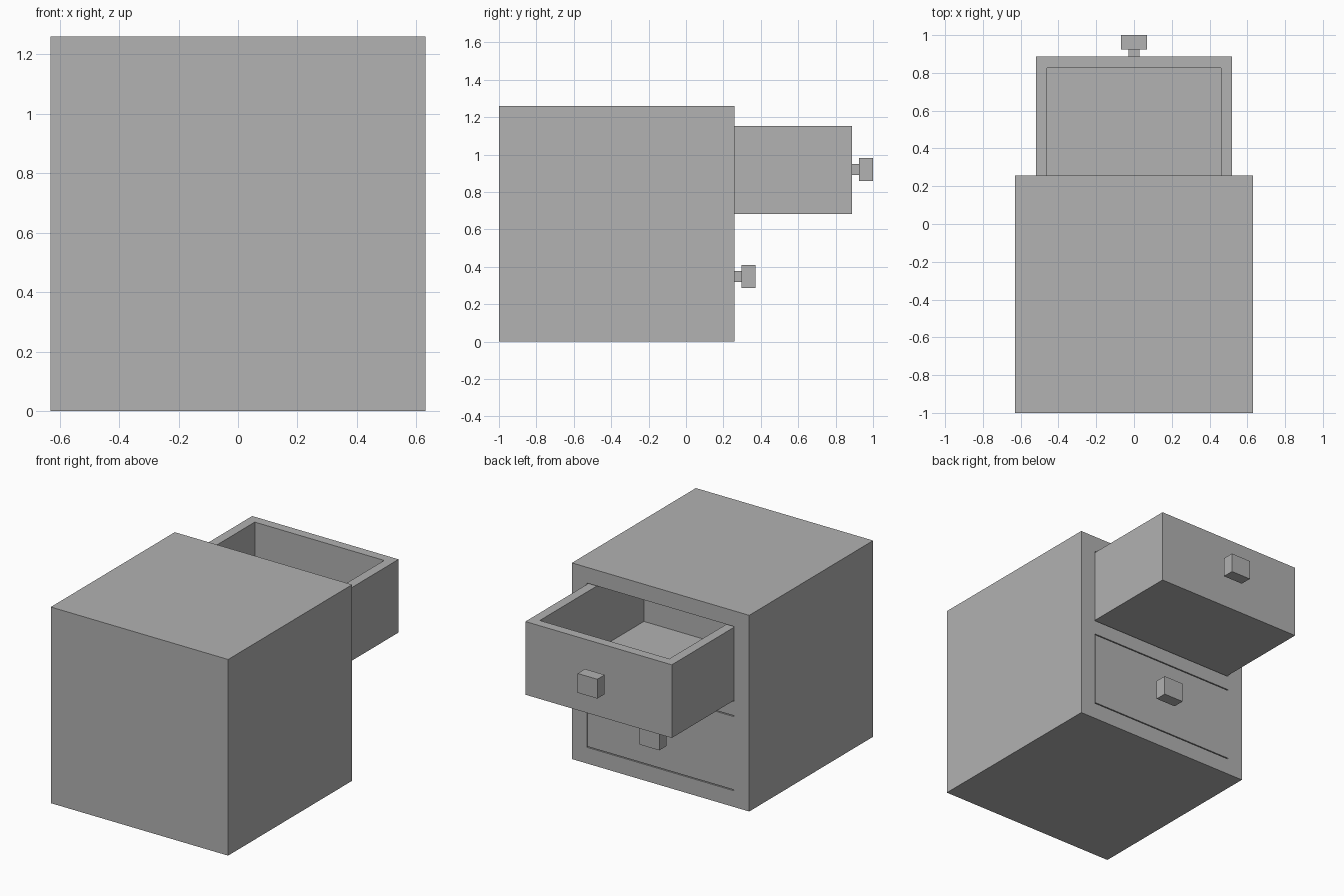
import bpy
import bmesh
from mathutils import Matrix, Vector

if "Cube" in bpy.data.objects:
    bpy.data.objects.remove(bpy.data.objects["Cube"], do_unlink=True)

grey = bpy.data.materials.new("plain grey")
grey.use_nodes = True
colour = (0.445, 0.445, 0.445, 1)
grey.diffuse_color = colour
grey.node_tree.nodes["Principled BSDF"].inputs["Base Color"].default_value = colour

HALF = 0.63        # cabinet half width
FRONT = 0.258      # cabinet face with the drawers
HEIGHT = 1.26
WIDE = 0.52        # drawer half width
TALL = 0.47        # drawer height
DEEP = 1.177       # drawer length
WALL = 0.06
GAP = 0.006        # clearance around each drawer


def box(name, low, high):
    """Axis-aligned box between two corners."""
    low, high = Vector(low), Vector(high)
    bm = bmesh.new()
    bmesh.ops.create_cube(bm, size=1, matrix=Matrix.Translation((low + high) / 2)
                          @ Matrix.Diagonal((*(high - low), 1)))
    mesh = bpy.data.meshes.new(name)
    bm.to_mesh(mesh)
    bm.free()
    mesh.materials.append(grey)
    obj = bpy.data.objects.new(name, mesh)
    bpy.context.collection.objects.link(obj)
    return obj


def cut(obj, cutter):
    """Subtract a hidden helper box."""
    cutter.hide_render = True
    cutter.hide_viewport = True
    cutter.display_type = 'WIRE'
    mod = obj.modifiers.new("cut", 'BOOLEAN')
    mod.operation = 'DIFFERENCE'
    mod.solver = 'EXACT'
    mod.object = cutter


def drawer(label, bottom, face):
    """Open tray with a square knob on its face."""
    back, top = face - DEEP, bottom + TALL
    tray = box(label + "_drawer", (-WIDE, back, bottom), (WIDE, face, top))
    inner = WIDE - WALL
    cut(tray, box(label + "_drawer_hollow", (-inner, back + WALL, bottom + WALL),
                  (inner, face - WALL, top + 0.1)))
    mid = bottom + TALL / 2 + 0.003
    box(label + "_knob_stem", (-0.03, face, mid - 0.03), (0.03, face + 0.04, mid + 0.03))
    box(label + "_knob", (-0.07, face + 0.038, mid - 0.062), (0.07, face + 0.113, mid + 0.062))


# Cabinet body with one bay for each drawer
cabinet = box("cabinet", (-HALF, -1, 0), (HALF, FRONT, HEIGHT))
for label, bottom, pull in (("lower", 0.11, 0), ("upper", 0.683, 0.629)):
    cut(cabinet, box(label + "_bay", (-WIDE - GAP / 2, FRONT - DEEP - GAP, bottom - GAP),
                     (WIDE + GAP / 2, FRONT + 0.1, bottom + TALL + GAP)))
    drawer(label, bottom, FRONT + pull)
